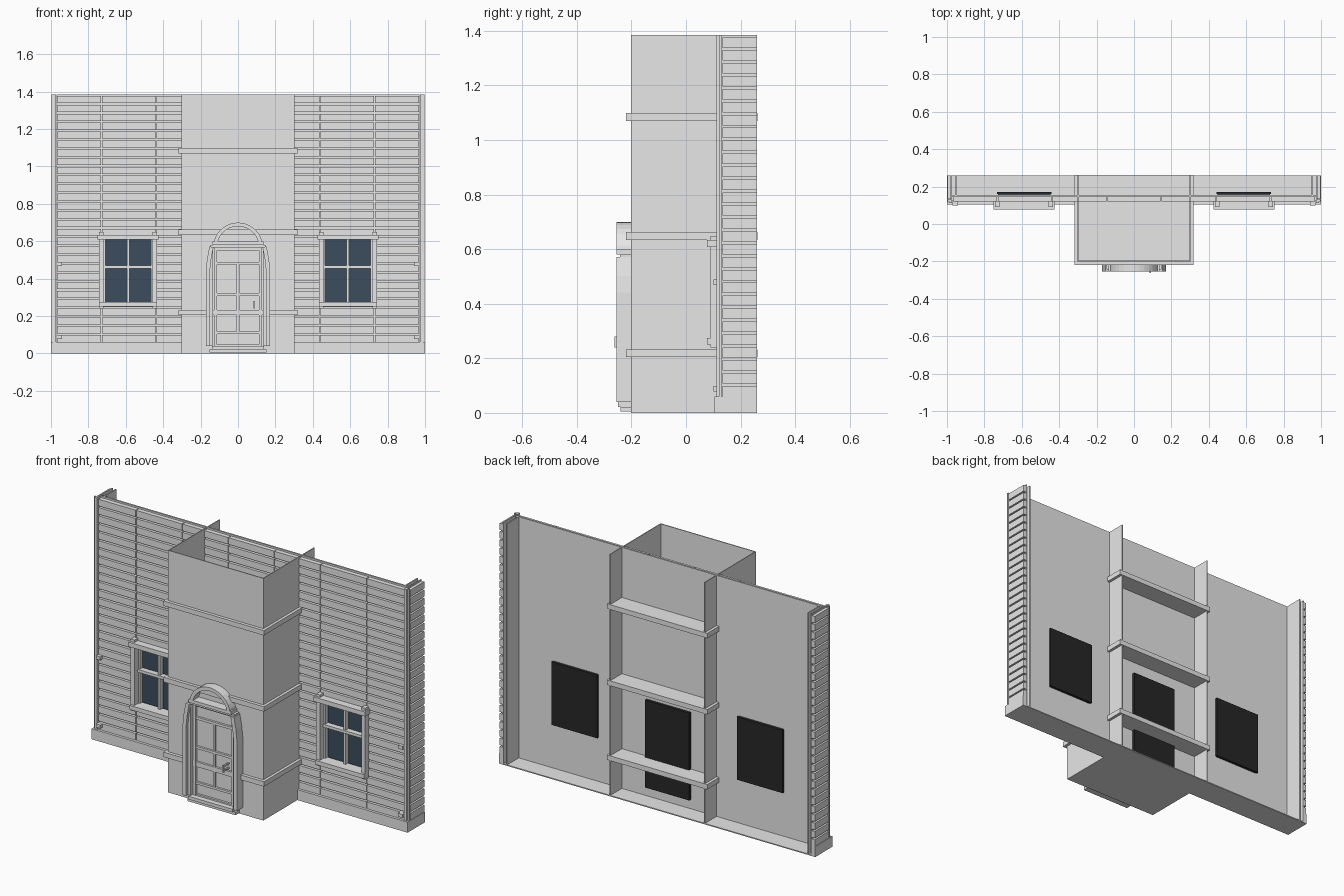
import bpy, bmesh, math
from mathutils import Vector

if "Cube" in bpy.data.objects:
    bpy.data.objects.remove(bpy.data.objects["Cube"])


def colour(name, rgb):
    m = bpy.data.materials.new(name)
    m.diffuse_color = (*rgb, 1)
    m.use_nodes = True
    m.node_tree.nodes["Principled BSDF"].inputs["Base Color"].default_value = m.diffuse_color
    return m


GREY = colour("stone_grey", (0.8, 0.8, 0.8))
BLUE = colour("glass_blue", (0.045, 0.075, 0.11))
BLACK = colour("backing_black", (0.02, 0.02, 0.02))


def finish(name, bm, mat):
    me = bpy.data.meshes.new(name)
    bmesh.ops.recalc_face_normals(bm, faces=bm.faces)
    bm.to_mesh(me)
    bm.free()
    me.materials.append(mat)
    ob = bpy.data.objects.new(name, me)
    bpy.context.collection.objects.link(ob)
    return ob


def boxes(name, parts, mat=GREY):
    """One object from boxes given as (x0, x1, y0, y1, z0, z1)."""
    bm = bmesh.new()
    for x0, x1, y0, y1, z0, z1 in parts:
        vs = bmesh.ops.create_cube(bm, size=1)["verts"]
        for v in vs:
            v.co = Vector(((x0 + x1) / 2 + v.co.x * (x1 - x0),
                           (y0 + y1) / 2 + v.co.y * (y1 - y0),
                           (z0 + z1) / 2 + v.co.z * (z1 - z0)))
    return finish(name, bm, mat)


def both(parts):
    """Add the copies mirrored across x."""
    return parts + [(-b, -a, *r) for a, b, *r in parts]


def strip(name, points, width, y0, y1):
    """Row of block segments along an (x, z) path, mitred at each joint."""
    pts = [Vector(p) for p in points]
    sides = []
    for i, p in enumerate(pts):
        d = (pts[min(i + 1, len(pts) - 1)] - pts[max(i - 1, 0)]).normalized()
        n = Vector((-d.y, d.x)) * width / 2
        sides.append((p + n, p - n))
    bm = bmesh.new()
    rings = [[bm.verts.new((q.x, y, q.y)) for q, y in
              ((a, y0), (b, y0), (b, y1), (a, y1))] for a, b in sides]
    for r, s in zip(rings, rings[1:]):
        for k in range(4):
            bm.faces.new((r[k], r[(k + 1) % 4], s[(k + 1) % 4], s[k]))
    bm.faces.new(rings[0])
    bm.faces.new(rings[-1])
    return finish(name, bm, GREY)


def cut(rect, holes):
    """Split an (x0, x1, z0, z1) rectangle around rectangular holes."""
    todo = [rect]
    for a0, a1, c0, c1 in holes:
        out = []
        for x0, x1, z0, z1 in todo:
            if x1 <= a0 or x0 >= a1 or z1 <= c0 or z0 >= c1:
                out.append((x0, x1, z0, z1))
                continue
            l, r = max(x0, a0), min(x1, a1)
            out += [p for p in ((x0, l, z0, z1), (r, x1, z0, z1),
                                (l, r, z0, c0), (l, r, c1, z1))
                    if p[1] - p[0] > 1e-4 and p[3] - p[2] > 1e-4]
        todo = out
    return todo


TOP, PLINTH, ROWS = 1.385, 0.06, 28
PITCH = (TOP - PLINTH) / ROWS
WX, WZ0, WZ1 = 0.587, 0.265, 0.615
HOLES = [(s * WX - 0.135, s * WX + 0.135, WZ0, WZ1) for s in (-1, 1)]

# Backing sheet of the long wall
boxes("wall_sheet", [(x0, x1, 0.145, 0.155, z0, z1)
                     for x0, x1, z0, z1 in cut((-0.97, 0.97, 0, TOP), HOLES)])

# Horizontal siding boards, broken at vertical seams
seams = [-0.97, -0.73, -0.437, -0.145, 0.145, 0.437, 0.73, 0.97]
front, side = [], []
for i in range(ROWS):
    z0 = PLINTH + i * PITCH
    z1 = z0 + PITCH - 0.009
    for a, b in zip(seams, seams[1:]):
        front += [(p[0], p[1], 0.12, 0.145, p[2], p[3])
                  for p in cut((a + 0.002, b - 0.002, z0, z1), HOLES)]
    side.append((0.98, 0.997, 0.134, 0.26, z0, z1))
boxes("front_siding", front)
boxes("side_siding", both(side))

# End returns: sheet behind the boards, inner lining and corner post
boxes("side_sheet", both([(0.974, 0.98, 0.13, 0.26, 0, TOP)]))
boxes("side_lining", both([(0.95, 0.957, 0.155, 0.26, 0, TOP)]))
boxes("corner_post", both([(0.972, 0.988, 0.112, 0.13, PLINTH, TOP),
                           (0.99, 0.997, 0.12, 0.13, PLINTH, TOP)]))
boxes("wall_clip", both([(0.942, 0.97, 0.1, 0.12, z, z + 0.02)
                         for z in (0.078, 0.468)]))

# Plinth and floor
boxes("plinth", [(-1, 1, 0.105, 0.125, 0, PLINTH)]
      + both([(0.98, 1, 0.125, 0.26, 0, PLINTH)]))
boxes("floor", [(-0.98, 0.98, 0.125, 0.26, 0, 0.006),
                (-0.3, 0.3, -0.2, 0.125, 0, 0.006)])

# Projecting bay, open at the top, with its sides running back as fins
boxes("bay_front", [(-0.302, 0.302, -0.202, -0.196, 0, TOP)])
boxes("bay_side", both([(0.297, 0.302, -0.196, 0.26, 0, TOP)]))
boxes("bay_band", [(-0.318, 0.318, -0.22, 0.262, z, z + 0.028)
                   for z in (0.205, 0.634, 1.07)])

# Windows: glass, backing, frame and sash bars
glass, backing, frame, sash = [], [], [], []
for c in (-WX, WX):
    glass.append((c - 0.14, c + 0.14, 0.156, 0.16, WZ0 - 0.005, WZ1 + 0.005))
    backing.append((c - 0.145, c + 0.145, 0.16, 0.172, 0.26, 0.62))
    frame += [(c - 0.163, c + 0.163, 0.077, 0.122, 0.608, 0.634),
              (c - 0.155, c + 0.155, 0.077, 0.146, 0.25, 0.274)]
    for s in (-1, 1):
        j = c + s * 0.143
        frame += [(j - 0.012, j + 0.012, 0.09, 0.146, 0.274, 0.608),
                  (j - 0.012, j + 0.012, 0.09, 0.122, 0.634, 0.648),
                  (j - 0.012, j + 0.012, 0.09, 0.122, 0.24, 0.25)]
        k = c + s * 0.127
        sash.append((k - 0.005, k + 0.005, 0.125, 0.15, 0.274, 0.608))
    sash += [(c - 0.007, c + 0.007, 0.125, 0.15, 0.274, 0.608),
             (c - 0.132, c + 0.132, 0.118, 0.15, 0.454, 0.47)]
boxes("window_glass", glass, BLUE)
boxes("window_frame", frame)
boxes("window_sash", sash)
boxes("window_backing", backing, BLACK)
boxes("door_backing", [(-0.14, 0.14, 0.156, 0.172, 0.06, 0.56)], BLACK)

# Door leaf: slab, stiles, rails, centre bar and handle
boxes("door_leaf", [(-0.125, 0.125, -0.208, -0.2, 0.03, 0.565)])
boxes("door_rails", both([(0.113, 0.128, -0.222, -0.2, 0.04, 0.565)]) + [
    (-0.113, 0.113, -0.22, -0.2, z0, z1)
    for z0, z1 in ((0.035, 0.048), (0.105, 0.118), (0.308, 0.322),
                   (0.475, 0.49), (0.55, 0.565))]
    + [(-0.007, 0.007, -0.218, -0.2, 0.118, 0.475)])
boxes("door_handle", [(0.082, 0.092, -0.262, -0.252, 0.24, 0.28)]
      + [(0.083, 0.091, -0.255, -0.208, z, z + 0.008) for z in (0.243, 0.269)])

# Door surround: threshold, header, bent posts and arch
boxes("door_threshold", [(-0.152, 0.152, -0.24, -0.2, 0.005, 0.022),
                         (-0.14, 0.14, -0.25, -0.2, 0.022, 0.04)])
boxes("door_header", [(-0.148, 0.148, -0.242, -0.2, 0.565, 0.58),
                      (-0.135, 0.135, -0.255, -0.2, 0.58, 0.598)])
boxes("door_jamb", both([(0.134, 0.15, -0.238, -0.2, 0.04, 0.565)]))
for s, label in ((-1, "left"), (1, "right")):
    strip(label + "_door_post",
          [(s * 0.161, 0.04), (s * 0.161, 0.44), (s * 0.155, 0.5),
           (s * 0.142, 0.57)], 0.022, -0.255, -0.2)
arch = [(0.118 * math.cos(math.pi * i / 14),
         0.59 + 0.1 * math.sin(math.pi * i / 14) ** 1.15) for i in range(15)]
strip("door_arch", arch, 0.02, -0.255, -0.2)
